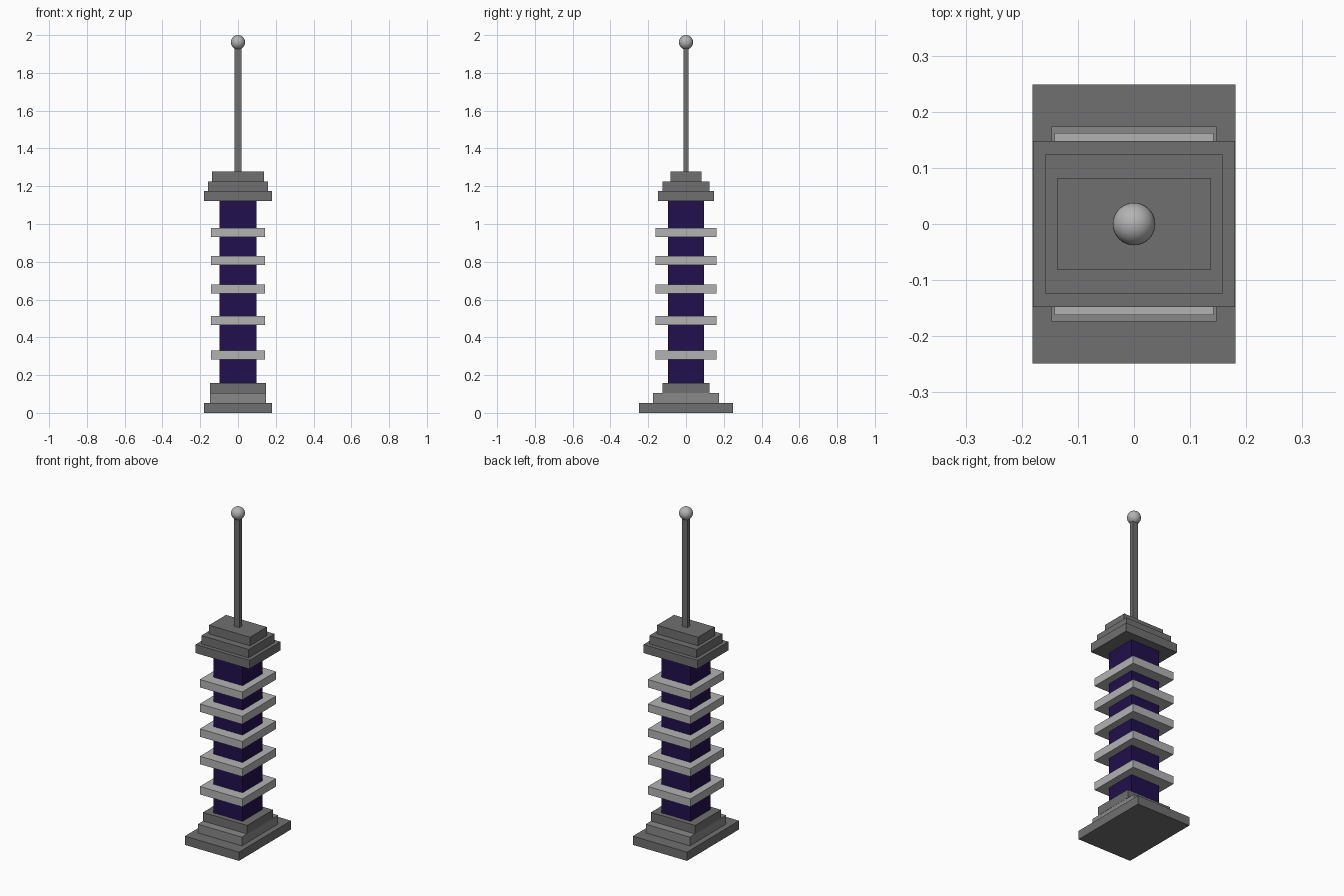
import bpy

if "Cube" in bpy.data.objects:
    bpy.data.objects.remove(bpy.data.objects["Cube"])


def material(name, rgb):
    m = bpy.data.materials.new(name)
    m.diffuse_color = (*rgb, 1)
    m.use_nodes = True
    m.node_tree.nodes["Principled BSDF"].inputs["Base Color"].default_value = m.diffuse_color
    return m


dark = material("dark_grey", (0.16, 0.16, 0.16))
mid = material("mid_grey", (0.25, 0.25, 0.25))
light = material("light_grey", (0.45, 0.45, 0.45))
violet = material("deep_violet", (0.015, 0.005, 0.075))


def slab(name, hx, hy, z0, z1, mat):
    """Centred box given half widths and its z range."""
    bpy.ops.mesh.primitive_cube_add(size=1, location=(0, 0, (z0 + z1) / 2))
    o = bpy.context.object
    o.name = name
    o.scale = (2 * hx, 2 * hy, z1 - z0)
    bpy.ops.object.transform_apply(location=False, rotation=False, scale=True)
    o.data.materials.append(mat)
    return o


# Stepped base
slab("base_lower", 0.181, 0.249, 0.0, 0.053, dark)
slab("base_middle", 0.147, 0.174, 0.053, 0.106, mid)
slab("base_upper", 0.148, 0.124, 0.106, 0.158, dark)

# Central column
slab("column", 0.097, 0.095, 0.158, 1.123, violet)

# Plates around the column
for i, z in enumerate((0.307, 0.490, 0.656, 0.807, 0.955)):
    slab(f"ring_plate_{i + 1}", 0.142, 0.162, z - 0.024, z + 0.024, light)

# Stepped cap
slab("cap_lower", 0.180, 0.148, 1.123, 1.175, dark)
slab("cap_middle", 0.158, 0.124, 1.175, 1.226, dark)
slab("cap_upper", 0.137, 0.081, 1.226, 1.278, dark)

# Mast and ball finial
slab("mast", 0.018, 0.013, 1.278, 1.94, dark)
bpy.ops.mesh.primitive_uv_sphere_add(segments=32, ring_count=16, radius=0.038,
                                     location=(0, 0, 1.962))
ball = bpy.context.object
ball.name = "finial_ball"
ball.data.materials.append(light)
bpy.ops.object.shade_smooth()
